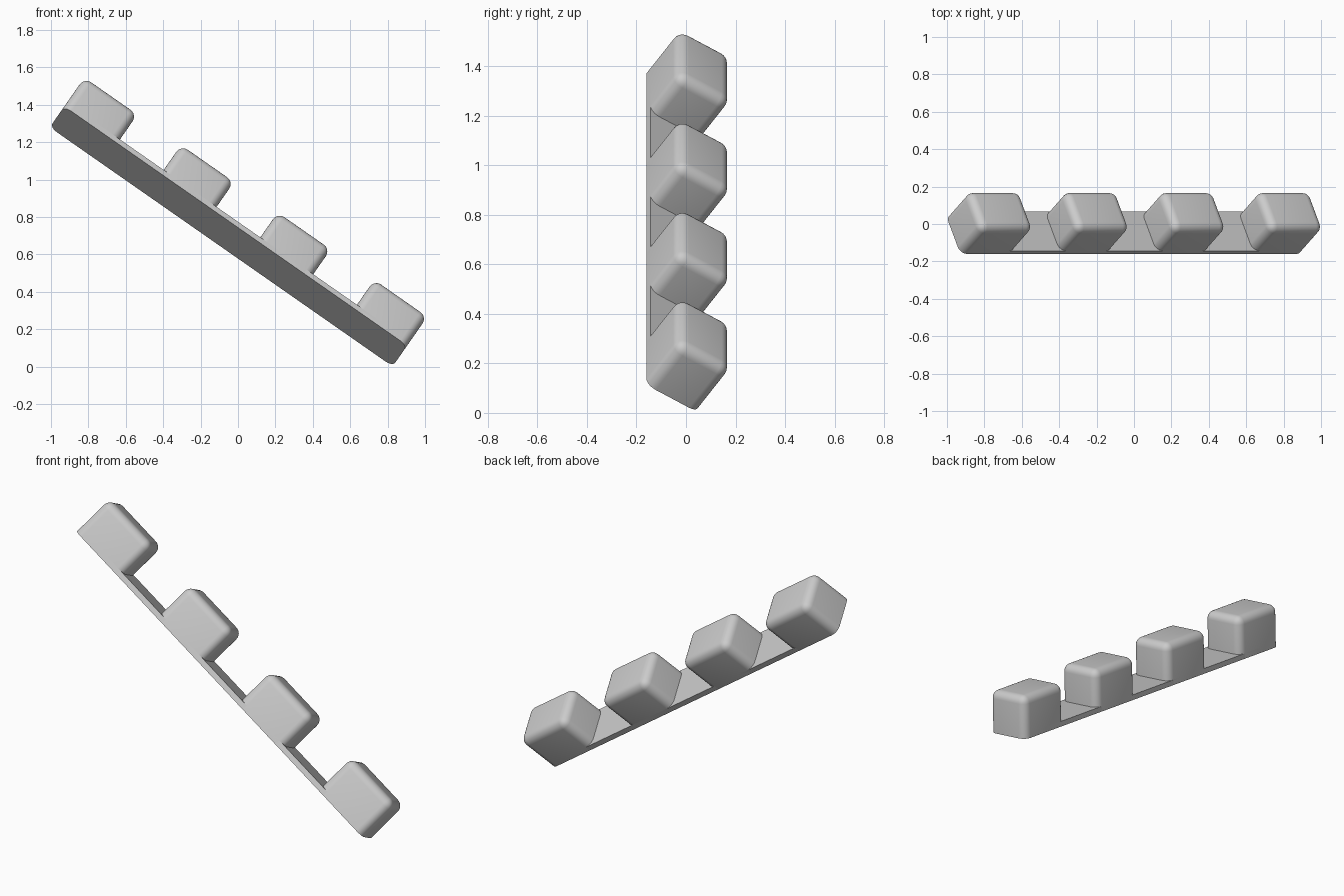
import bpy, bmesh, math
from mathutils import Matrix, Euler

cube = bpy.data.objects.get("Cube")
if cube:
    bpy.data.objects.remove(cube, do_unlink=True)

# Sizes along the row (x), across it (y) and up from its base (z)
PITCH, LENGTH, WIDTH, HEIGHT = 0.63, 0.345, 0.25, 0.244
SLAB, ROUND, COUNT = 0.03, 0.045, 4

# The whole row is rolled about its length, then sloped down to +x
slope = Euler((math.radians(-33), math.radians(34.9), 0)).to_matrix().to_4x4()
ROW = Matrix.Translation((-0.012, -0.16, 0.752)) @ slope

grey = bpy.data.materials.new("mid grey")
grey.use_nodes = True
colour = (0.6, 0.6, 0.6, 1)
grey.diffuse_color = colour
grey.node_tree.nodes["Principled BSDF"].inputs["Base Color"].default_value = colour


def block(name, x0, x1, height, rounded=False):
    """Box standing on the row's base plane, optionally rounded except below."""
    bm = bmesh.new()
    bmesh.ops.create_cube(bm, size=1)
    bmesh.ops.scale(bm, vec=(x1 - x0, WIDTH, height), verts=bm.verts)
    bmesh.ops.translate(bm, vec=((x0 + x1) / 2, WIDTH / 2, height / 2), verts=bm.verts)
    if rounded:
        edges = [e for e in bm.edges if any(v.co.z > height / 2 for v in e.verts)]
        bmesh.ops.bevel(bm, geom=edges, offset=ROUND, segments=6,
                        profile=0.5, affect='EDGES', clamp_overlap=True)
    mesh = bpy.data.meshes.new(name)
    bm.to_mesh(mesh)
    bm.free()
    mesh.materials.append(grey)
    obj = bpy.data.objects.new(name, mesh)
    bpy.context.collection.objects.link(obj)
    obj.matrix_world = ROW
    bpy.ops.object.select_all(action='DESELECT')
    obj.select_set(True)
    bpy.context.view_layer.objects.active = obj
    if rounded:
        bpy.ops.object.shade_smooth_by_angle(angle=math.radians(35))


for i in range(COUNT):
    centre = (i - (COUNT - 1) / 2) * PITCH
    # Rounded block
    block(f"rounded_block_{i + 1}", centre - LENGTH / 2, centre + LENGTH / 2, HEIGHT, True)
    # Thin base strip, stopping inside the end blocks
    left = centre - (PITCH / 2 if i > 0 else 0)
    right = centre + (PITCH / 2 if i < COUNT - 1 else 0)
    block(f"base_strip_{i + 1}", left, right, SLAB)
